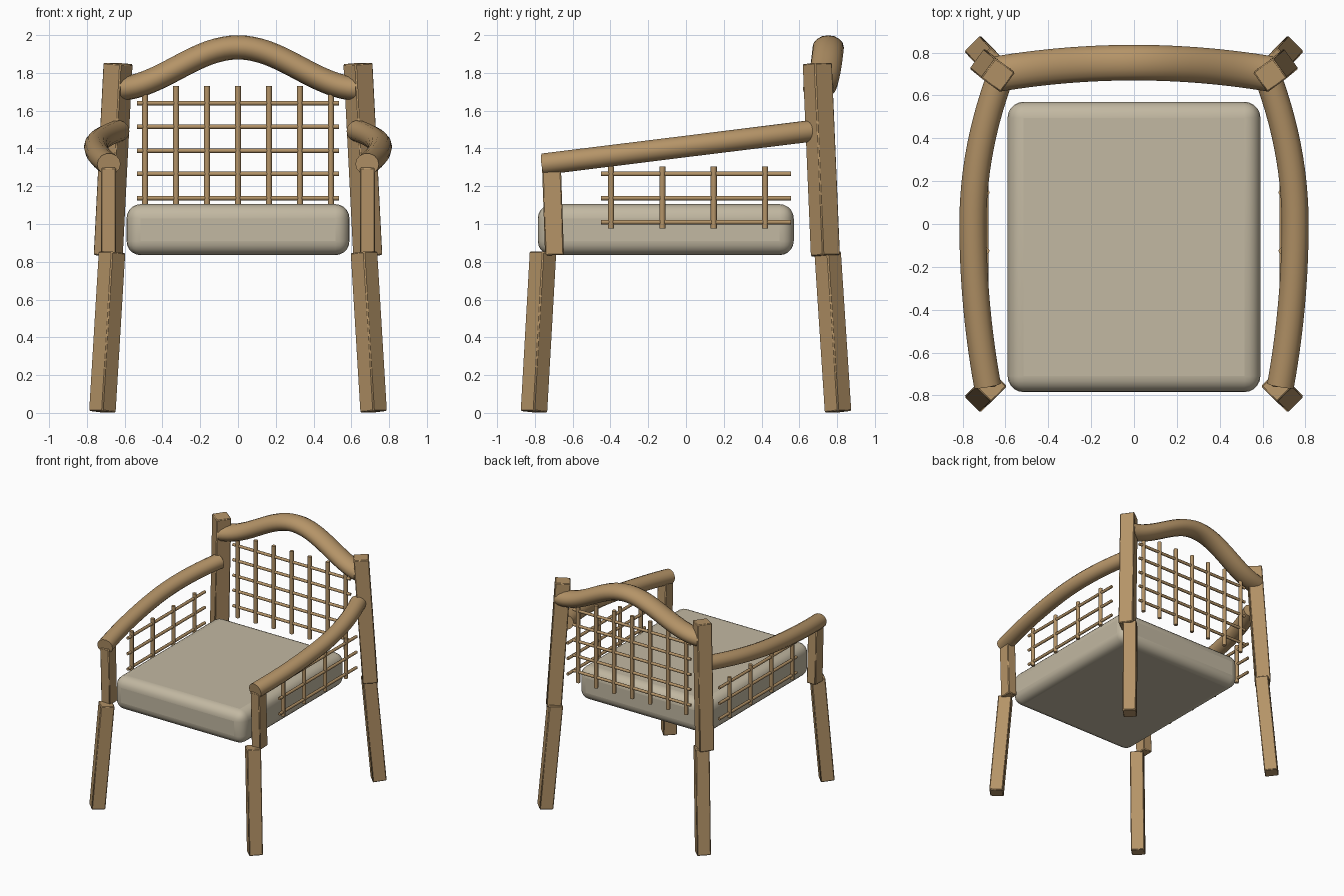
import bpy, bmesh, math
from mathutils import Vector, Matrix

old = bpy.data.objects.get("Cube")
if old:
    bpy.data.objects.remove(old, do_unlink=True)


def material(name, rgb):
    m = bpy.data.materials.new(name)
    m.use_nodes = True
    m.diffuse_color = (*rgb, 1)
    bsdf = next(n for n in m.node_tree.nodes if n.type == 'BSDF_PRINCIPLED')
    bsdf.inputs["Base Color"].default_value = (*rgb, 1)
    bsdf.inputs["Roughness"].default_value = 0.8
    return m


WOOD = material("light_wood", (0.46, 0.295, 0.137))
FABRIC = material("beige_fabric", (0.54, 0.48, 0.36))


def finish(name, bm, mat, bevel=0, segments=2, angle=35):
    bmesh.ops.recalc_face_normals(bm, faces=bm.faces)
    me = bpy.data.meshes.new(name)
    bm.to_mesh(me)
    bm.free()
    me.materials.append(mat)
    ob = bpy.data.objects.new(name, me)
    bpy.context.collection.objects.link(ob)
    if bevel:
        mod = ob.modifiers.new("rounded_edges", 'BEVEL')
        mod.width, mod.segments = bevel, segments
    bpy.ops.object.select_all(action='DESELECT')
    bpy.context.view_layer.objects.active = ob
    ob.select_set(True)
    bpy.ops.object.shade_smooth_by_angle(angle=math.radians(angle))
    return ob


def post(name, low, high, width, depth, turn):
    """Square post along a leaning axis, turned about that axis."""
    low, high = Vector(low), Vector(high)
    axis = high - low
    lean = Vector((0, 0, 1)).rotation_difference(axis).to_matrix().to_4x4()
    bm = bmesh.new()
    bmesh.ops.create_cube(bm, size=1, matrix=(
        Matrix.Translation((low + high) / 2) @ lean
        @ Matrix.Rotation(math.radians(turn), 4, 'Z')
        @ Matrix.Diagonal((width, depth, axis.length, 1))))
    return finish(name, bm, WOOD, 0.006, 1, 50)


def sweep(bm, path, half_width, half_height, sides):
    """Elliptical section swept along a path, with flat ends."""
    rings = []
    for i, p in enumerate(path):
        tangent = (path[min(i + 1, len(path) - 1)] - path[max(i - 1, 0)]).normalized()
        guide = Vector((1, 0, 0)) if abs(tangent.z) > 0.9 else Vector((0, 0, 1))
        side = tangent.cross(guide).normalized()
        up = side.cross(tangent)
        angles = [math.tau * k / sides for k in range(sides)]
        rings.append([bm.verts.new(p + side * half_width * math.cos(a)
                                   + up * half_height * math.sin(a)) for a in angles])
    for a, b in zip(rings, rings[1:]):
        for k in range(sides):
            n = (k + 1) % sides
            bm.faces.new((a[k], a[n], b[n], b[k]))
    bm.faces.new(rings[0])
    bm.faces.new(rings[-1])


def lattice(name, place, columns, rows, span, rise):
    """Crossing rods; place(u, z) maps the panel into space."""
    bm = bmesh.new()
    for u in columns:
        sweep(bm, [place(u, z) for z in rise], 0.016, 0.016, 8)
    for z in rows:
        sweep(bm, [place(u, z) for u in span], 0.012, 0.012, 8)
    finish(name, bm, WOOD, angle=50)


# Seat cushion
bm = bmesh.new()
bmesh.ops.create_cube(bm, size=1, matrix=Matrix.Translation((0, -0.107, 0.97))
                      @ Matrix.Diagonal((1.18, 1.355, 0.27, 1)))
finish("seat_cushion", bm, FABRIC, 0.075, 5, 40)

ROWS = [1.01, 1.137, 1.265, 1.388, 1.515, 1.64]

for s, label in ((1, "left"), (-1, "right")):
    # Legs and upper posts
    post(label + "_front_leg", (s * .718, -.805, .006), (s * .667, -.757, .85), .105, .105, 45)
    post(label + "_back_leg", (s * .718, .805, .006), (s * .667, .75, .85), .105, .105, 45)
    post(label + "_arm_post", (s * .685, -.696, .835), (s * .685, -.712, 1.3), .08, .1, 0)
    post(label + "_back_post", (s * .687, .738, .832), (s * .635, .695, 1.85),
         .115, .115, 45 - s * 9)

    # Bowed armrest
    path = []
    for i in range(25):
        y = -0.755 + 1.415 * i / 24
        bow = 0.27 if y > 0 else 0.12
        path.append(Vector((s * (0.752 - bow * y * y), y, 1.317 + 0.124 * (y + 0.755))))
    bm = bmesh.new()
    sweep(bm, path, 0.063, 0.058, 14)
    finish(label + "_armrest", bm, WOOD)

    # Side lattice
    lattice(label + "_side_lattice", lambda u, z: Vector((s * 0.69, u, z)),
            [-0.397 + 0.272 * i for i in range(4)], ROWS[:3], (-0.45, 0.555), (0.975, 1.305))

# Back lattice
lattice("back_lattice", lambda u, z: Vector((u, 0.7, z)),
        [0.164 * i for i in range(-3, 4)], ROWS[1:], (-0.535, 0.535), (1.05, 1.73))

# Arched top rail
path = []
for i in range(33):
    x = -0.635 + 1.27 * i / 32
    path.append(Vector((x, 0.753 - 0.13 * x * x,
                        1.825 + 0.11 * math.cos(math.pi * x / 0.65))))
bm = bmesh.new()
sweep(bm, path, 0.083, 0.064, 16)
finish("top_rail", bm, WOOD)
